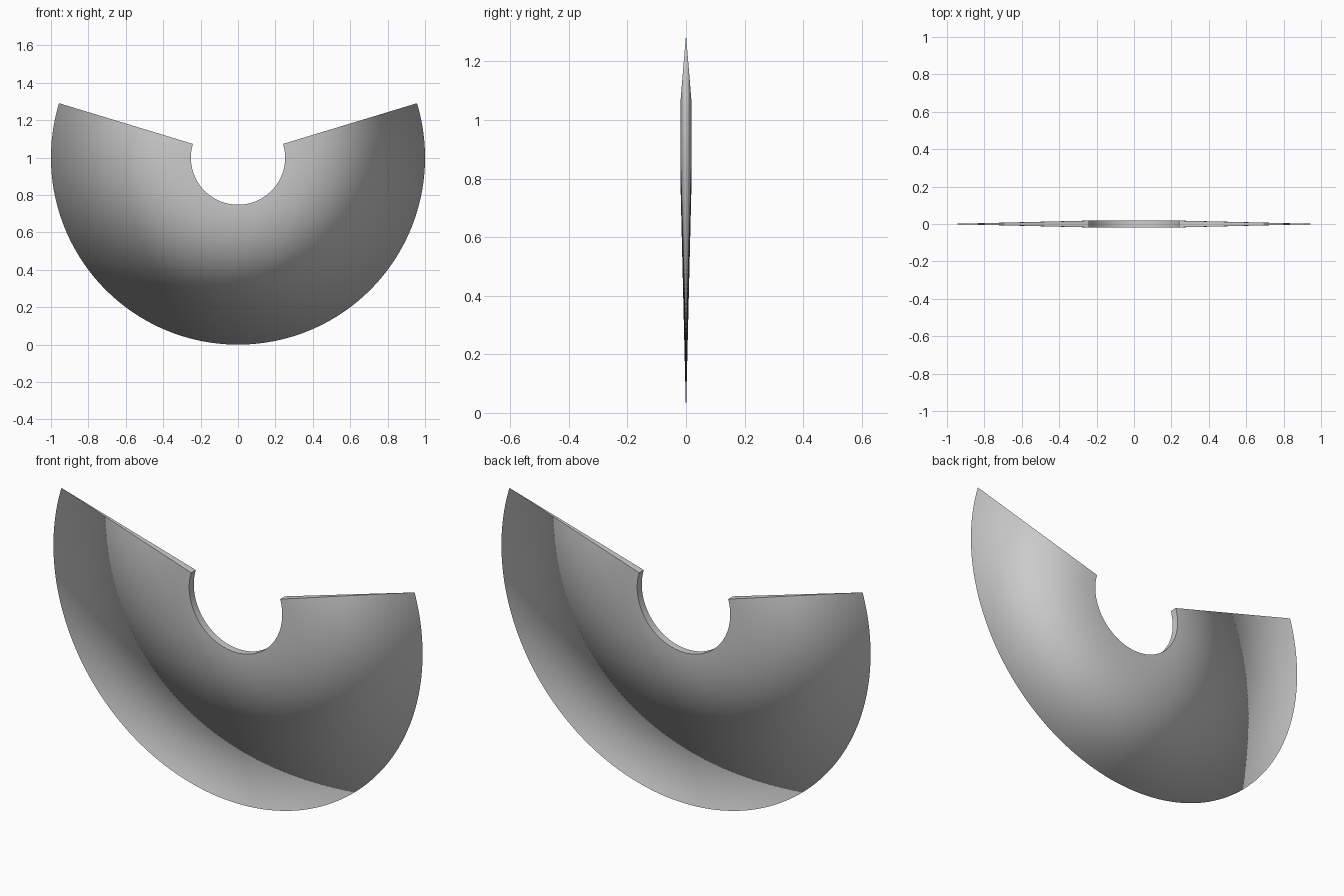
import bpy, bmesh
from math import sin, cos, radians

if "Cube" in bpy.data.objects:
    bpy.data.objects.remove(bpy.data.objects["Cube"])

R_OUT, R_IN, HALF_T, ZC = 1.0, 0.252, 0.018, 1.0
START, END, STEPS = radians(16.9), radians(-196.9), 128

bm = bmesh.new()


def ring(t):
    a = START + (END - START) * t
    section = [(R_OUT, 0), (R_IN, -HALF_T), (R_IN, HALF_T)]
    return [bm.verts.new((r * cos(a), y, ZC + r * sin(a))) for r, y in section]


# Wedge cross-section swept along the arc, knife edge on the outside
rings = [ring(i / STEPS) for i in range(STEPS + 1)]
for a, b in zip(rings, rings[1:]):
    for j in range(3):
        k = (j + 1) % 3
        bm.faces.new((a[j], a[k], b[k], b[j]))

# Flat end faces
bm.faces.new(rings[0])
bm.faces.new(rings[-1])
bmesh.ops.recalc_face_normals(bm, faces=bm.faces)

# Smooth over the outer edge; crisp inner rim and ends
outer = {r[0] for r in rings}
for f in bm.faces:
    f.smooth = True
for e in bm.edges:
    rolled = all(v in outer for v in e.verts)
    e.smooth = rolled or e.calc_face_angle(0) < radians(30)

mesh = bpy.data.meshes.new("curved_blade")
bm.to_mesh(mesh)
bm.free()
blade = bpy.data.objects.new("curved_blade", mesh)
bpy.context.collection.objects.link(blade)
